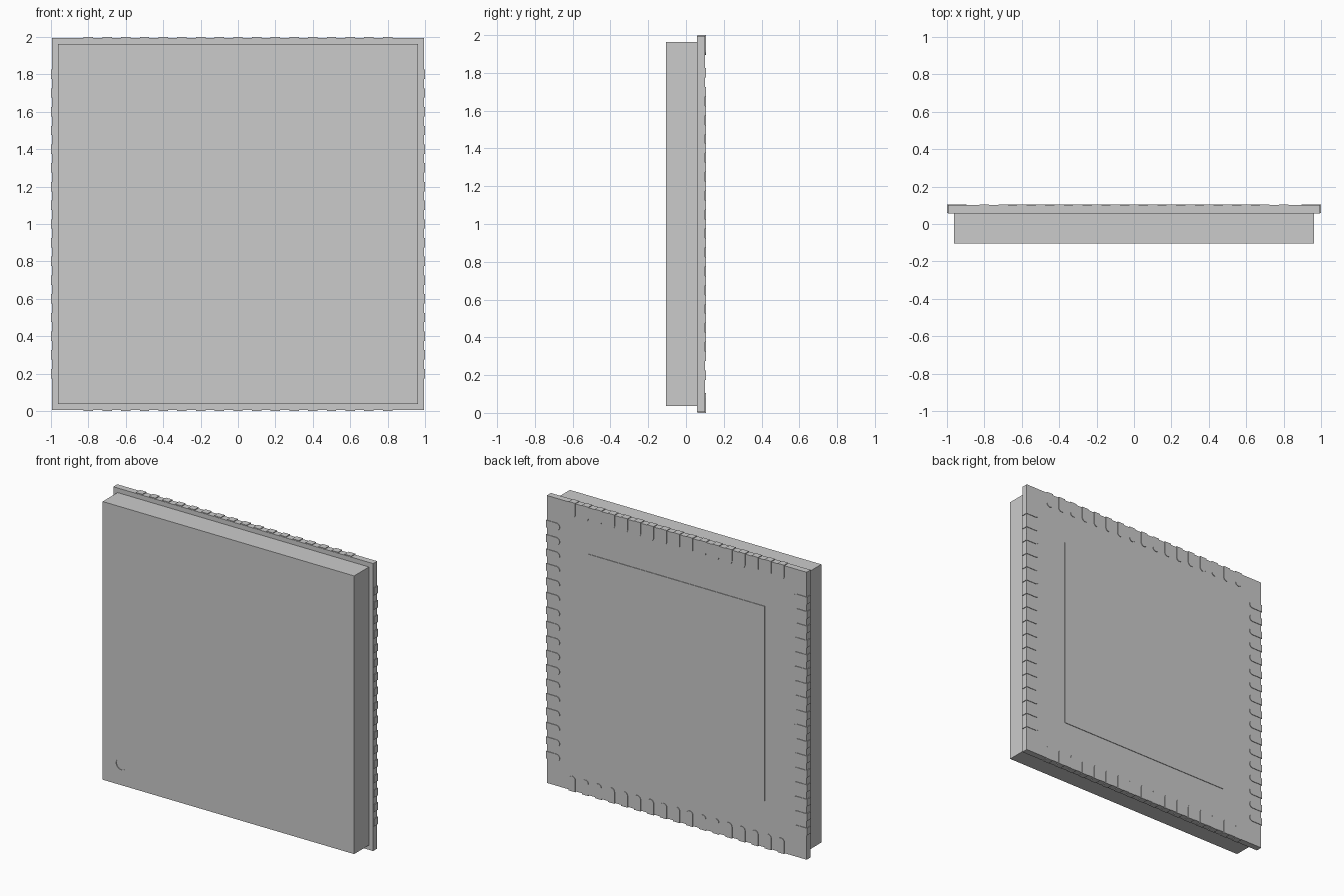
import bpy, bmesh, math
from mathutils import Matrix, Vector

if "Cube" in bpy.data.objects:
    bpy.data.objects.remove(bpy.data.objects["Cube"])

MID = Vector((0, 0, 1))      # centre of the square package


def finish(bm, name):
    bmesh.ops.recalc_face_normals(bm, faces=bm.faces)
    mesh = bpy.data.meshes.new(name)
    bm.to_mesh(mesh)
    bm.free()
    obj = bpy.data.objects.new(name, mesh)
    bpy.context.collection.objects.link(obj)
    return obj


def slab(name, half, y0, y1):
    bm = bmesh.new()
    m = Matrix.Translation((0, (y0 + y1) / 2, 1)) @ Matrix.Diagonal((2 * half, y1 - y0, 2 * half, 1))
    bmesh.ops.create_cube(bm, size=1, matrix=m)
    return finish(bm, name)


# Moulded body and the wider carrier plate behind it
body = slab("moulded_body", 0.963, -0.105, 0.06)
slab("carrier_plate", 0.995, 0.057, 0.101)

# Large square pad in the middle of the back
slab("centre_pad", 0.675, 0.09, 0.105)

# Shallow round marker dimple on the front, lower left
bm = bmesh.new()
place = Matrix.Translation((-0.82, -0.105, 0.183)) @ Matrix.Rotation(math.pi / 2, 4, 'X')
bmesh.ops.create_cone(bm, cap_ends=True, segments=32, radius1=0.04, radius2=0.04, depth=0.008, matrix=place)
cutter = finish(bm, "dimple_cutter")
cutter.hide_render = True
cutter.hide_viewport = True
cut = body.modifiers.new("dimple", 'BOOLEAN')
cut.operation = 'DIFFERENCE'
cut.solver = 'EXACT'
cut.object = cutter

# Edge contacts: 17 per side, round inner end, wrapping over the plate rim
R, OUTER, INNER = 0.025, 1.0, 0.895
profile = [(-R, OUTER), (R, OUTER)]
for i in range(9):
    a = -math.pi * i / 8
    profile.append((R * math.cos(a), INNER + R + R * math.sin(a)))

bm = bmesh.new()
for side in range(4):
    turn = Matrix.Translation(MID) @ Matrix.Rotation(side * math.pi / 2, 4, 'Y')
    for n in range(17):
        offset = (n - 8) * 0.1
        verts = [bm.verts.new(turn @ Vector((x + offset, 0.06, z))) for x, z in profile]
        face = bm.faces.new(verts)
        ext = bmesh.ops.extrude_face_region(bm, geom=[face], use_keep_orig=True)
        top = [v for v in ext["geom"] if isinstance(v, bmesh.types.BMVert)]
        bmesh.ops.translate(bm, verts=top, vec=(0, 0.045, 0))
finish(bm, "edge_contacts")
